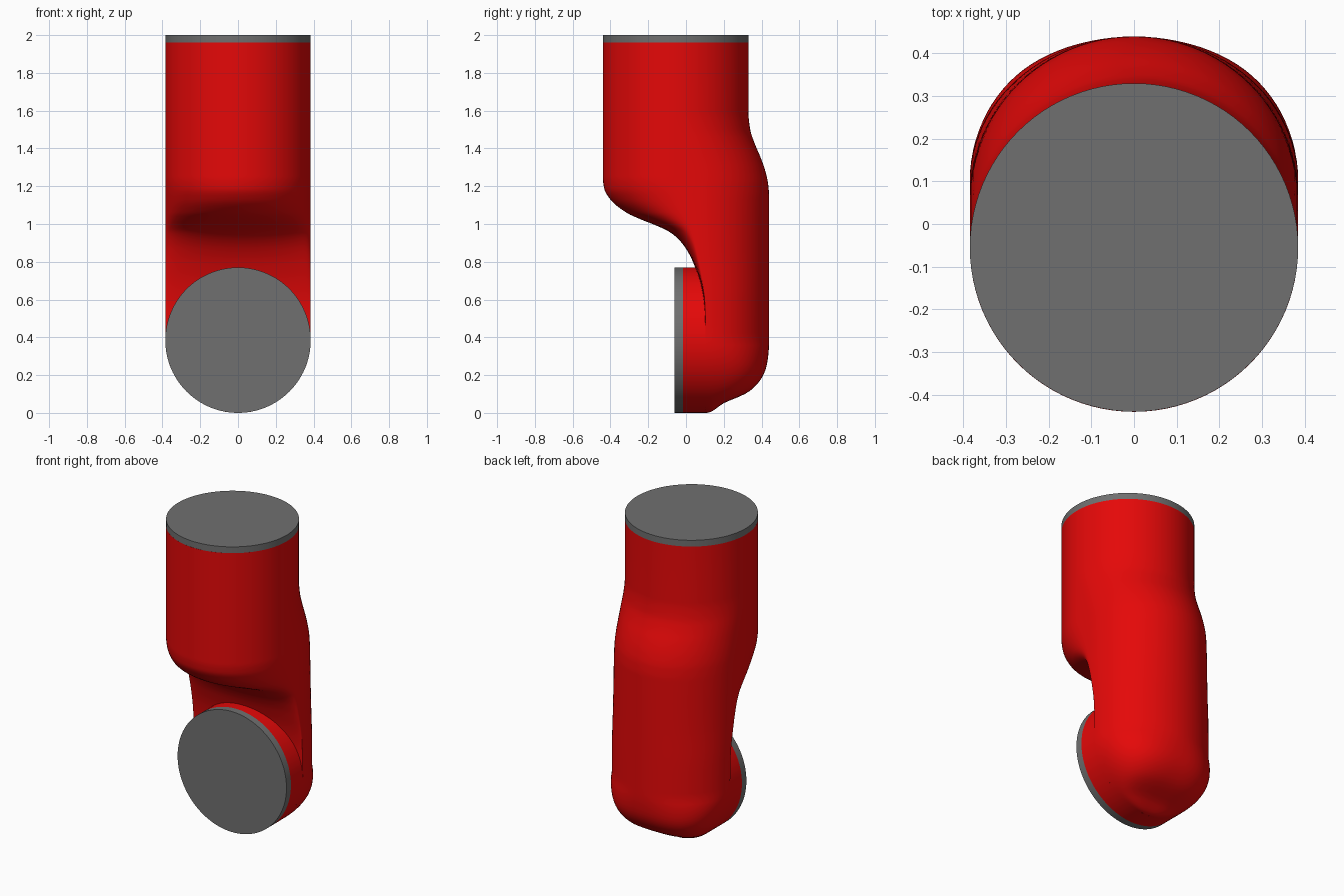
import bpy, bmesh, math

if "Cube" in bpy.data.objects:
    bpy.data.objects.remove(bpy.data.objects["Cube"])

R = 0.385          # tube radius
ZC = 0.385         # height of the lower joint axis
N = 48             # segments per half section


def material(name, col):
    m = bpy.data.materials.new(name)
    m.diffuse_color = (*col, 1)
    m.use_nodes = True
    m.node_tree.nodes["Principled BSDF"].inputs["Base Color"].default_value = m.diffuse_color
    return m


red = material("red_paint", (0.78, 0.0025, 0.0025))
grey = material("dark_grey", (0.16, 0.16, 0.16))


def curve(pts):
    """Monotone smooth interpolation through (z, value) points."""
    n = len(pts)
    d = [(pts[i + 1][1] - pts[i][1]) / (pts[i + 1][0] - pts[i][0]) for i in range(n - 1)]
    m = [d[0]] + [2 * a * b / (a + b) if a * b > 0 else 0 for a, b in zip(d, d[1:])] + [d[-1]]

    def f(z):
        z = min(max(z, pts[0][0]), pts[-1][0])
        i = max(k for k in range(n - 1) if k == 0 or pts[k][0] <= z)
        h = pts[i + 1][0] - pts[i][0]
        t = (z - pts[i][0]) / h
        return ((1 + 2 * t) * (1 - t) ** 2 * pts[i][1] + t * (1 - t) ** 2 * h * m[i]
                + t * t * (3 - 2 * t) * pts[i + 1][1] + t * t * (t - 1) * h * m[i + 1])
    return f


# side profile: front edge, back edge, and the centres of the two half sections
front = curve([(0.385, 0.105), (0.55, 0.098), (0.68, 0.077), (0.8, 0.037), (0.87, 0.0),
               (0.92, -0.04), (0.96, -0.09), (0.995, -0.165), (1.025, -0.24), (1.06, -0.315),
               (1.13, -0.4), (1.19, -0.433), (1.25, -0.44), (2, -0.44)])
back = curve([(0.385, 0.44), (1.14, 0.44), (1.21, 0.435), (1.28, 0.42), (1.35, 0.396),
              (1.43, 0.362), (1.5, 0.34), (1.6, 0.33), (2, 0.33)])
mid_b = curve([(0.385, 0.105), (0.6, 0.1), (0.8, 0.08), (1.2, 0.05), (1.38, 0.0), (1.6, -0.055), (2, -0.055)])
mid_f = curve([(0.385, 0.105), (0.6, 0.1), (0.85, 0.065), (0.97, 0.04), (1.1, 0.0), (1.25, -0.055), (2, -0.055)])
power = curve([(0.385, 0.5), (0.7, 0.55), (0.9, 0.75), (1.08, 1.0), (2, 1.0)])
heel = curve([(0, 0), (0.47, 0.25), (0.725, 0.71), (0.916, 0.945), (1, 1)])


def section(z, k=1.0):
    yb = mid_b(z)
    yf = min(mid_f(z), yb)
    yfront = min(front(z), yf - 0.001)
    zz = z if k == 1 else ZC - R * math.sqrt(1 - k * k)
    q = 2 / (2 + 1.2 * math.sqrt(1 - k * k))   # squarer sections towards the heel
    ring = []
    for i in range(N + 1):
        a = math.pi * i / N
        c, s = math.cos(a), max(math.sin(a), 0)
        ring.append((R * k * math.copysign(abs(c) ** q, c),
                     yb + (back(z) - yb) * heel(k) * s ** q, zz))
    for i in range(N + 1):
        a = math.pi * i / N
        s = max(math.sin(a), 0) ** power(z)
        ring.append((-R * k * math.cos(a), yf - 0.0005 - (yf - yfront) * k * s, zz))
    return ring


def finish(name, bm, mat, angle=35):
    bmesh.ops.recalc_face_normals(bm, faces=bm.faces)
    me = bpy.data.meshes.new(name)
    bm.to_mesh(me)
    bm.free()
    ob = bpy.data.objects.new(name, me)
    bpy.context.collection.objects.link(ob)
    me.materials.append(mat)
    bpy.ops.object.select_all(action='DESELECT')
    ob.select_set(True)
    bpy.context.view_layer.objects.active = ob
    bpy.ops.object.shade_smooth_by_angle(angle=math.radians(angle))


# offset arm body: rounded heel, neck, shoulder and upper tube
rings = [section(ZC, math.cos(math.radians(88 - 4 * i))) for i in range(22)]
zs = [ZC + 0.04 * i for i in range(11)]
zs += [0.8 + 0.01 * i for i in range(47)]
zs += [1.28 + 0.02 * i for i in range(17)] + [1.96]
rings += [section(z) for z in zs]
bm = bmesh.new()
vr = [[bm.verts.new(p) for p in r] for r in rings]
for a, b in zip(vr, vr[1:]):
    for i in range(len(a)):
        j = (i + 1) % len(a)
        bm.faces.new((a[i], a[j], b[j], b[i]))
bm.faces.new(vr[0])
bm.faces.new(vr[-1])
finish("arm_body", bm, red, 50)


def cylinder(name, centre, length, axis, mat):
    bm = bmesh.new()
    bmesh.ops.create_cone(bm, cap_ends=True, segments=96, radius1=R, radius2=R, depth=length)
    for v in bm.verts:
        x, y, z = v.co
        v.co = (x, z, y) if axis == 'Y' else (x, y, z)
    bmesh.ops.translate(bm, verts=bm.verts, vec=centre)
    finish(name, bm, mat)


# lower joint stub and the two grey end caps
cylinder("joint_stub", (0, 0.045, ZC), 0.12, 'Y', red)
cylinder("front_cap", (0, -0.0375, ZC), 0.045, 'Y', grey)
cylinder("top_cap", (0, -0.055, 1.98), 0.04, 'Z', grey)
